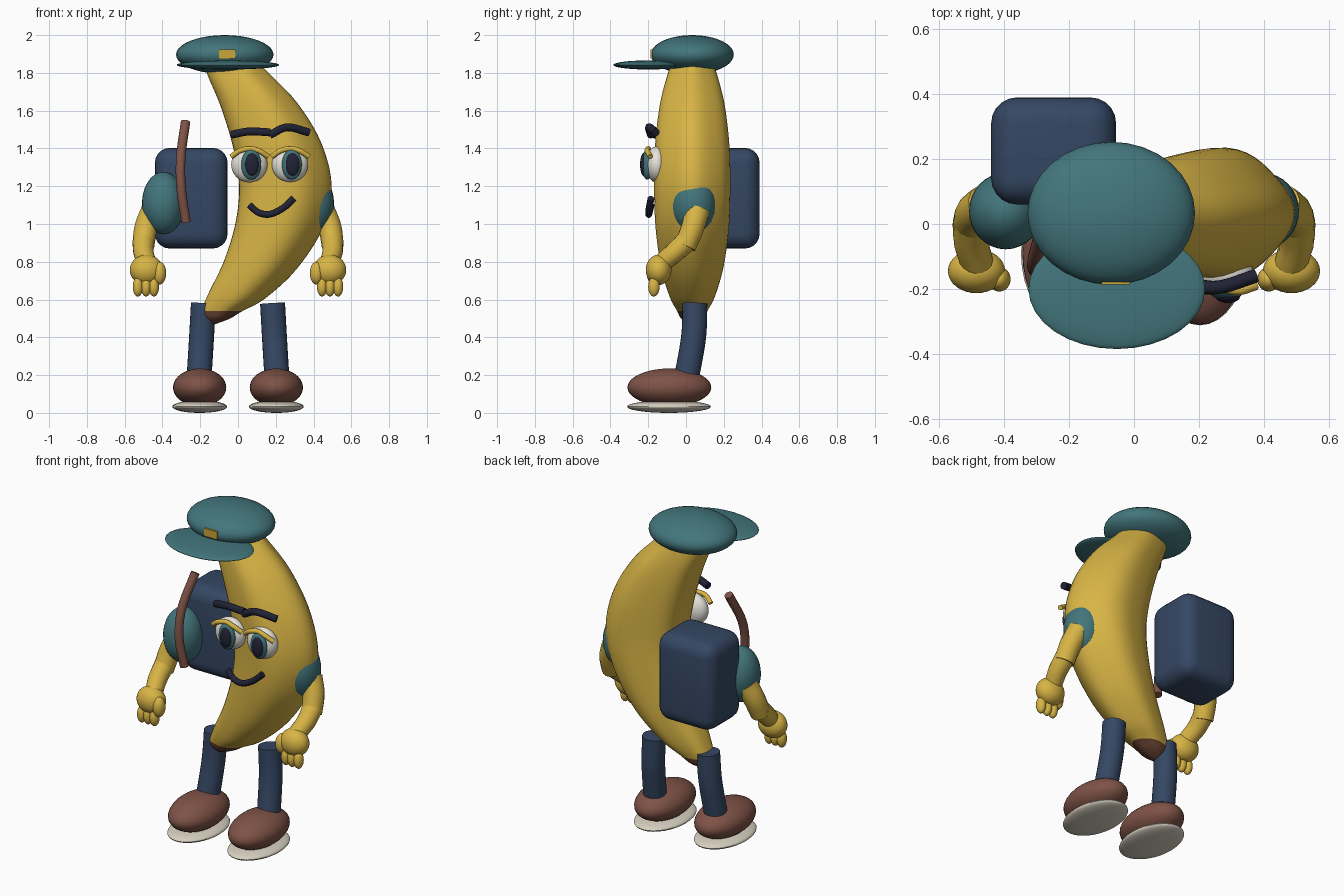
import bpy, bmesh, math
from mathutils import Vector

if "Cube" in bpy.data.objects:
    bpy.data.objects.remove(bpy.data.objects["Cube"], do_unlink=True)


def material(name, rgb):
    mat = bpy.data.materials.new(name)
    mat.use_nodes = True
    mat.diffuse_color = (*rgb, 1)
    bsdf = mat.node_tree.nodes["Principled BSDF"]
    bsdf.inputs["Base Color"].default_value = (*rgb, 1)
    return mat


YELLOW = material("peel yellow", (0.69, 0.46, 0.06))
STEM = material("stem brown", (0.14, 0.055, 0.03))
TEAL = material("cloth teal", (0.055, 0.18, 0.2))
NAVY = material("denim navy", (0.035, 0.063, 0.125))
LEATHER = material("leather brown", (0.21, 0.085, 0.062))
CREAM = material("sole cream", (0.68, 0.63, 0.53))
WHITE = material("eye white", (0.8, 0.77, 0.7))
INK = material("ink", (0.015, 0.016, 0.035))
GOLD = material("badge gold", (0.6, 0.38, 0.04))


def finish(name, bm, *mats):
    """Turn a bmesh into a smooth-shaded object."""
    bmesh.ops.recalc_face_normals(bm, faces=bm.faces)
    mesh = bpy.data.meshes.new(name)
    bm.to_mesh(mesh)
    bm.free()
    for mat in mats:
        mesh.materials.append(mat)
    obj = bpy.data.objects.new(name, mesh)
    bpy.context.collection.objects.link(obj)
    bpy.ops.object.select_all(action="DESELECT")
    obj.select_set(True)
    bpy.context.view_layer.objects.active = obj
    bpy.ops.object.shade_smooth_by_angle(angle=math.radians(40))
    return obj


def ellipsoid(name, mat, centre, radii):
    bm = bmesh.new()
    bmesh.ops.create_uvsphere(bm, u_segments=32, v_segments=20, radius=1)
    bmesh.ops.scale(bm, vec=radii, verts=bm.verts)
    bmesh.ops.translate(bm, vec=centre, verts=bm.verts)
    return finish(name, bm, mat)


def box(name, mat, low, high, bevel=0):
    bm = bmesh.new()
    low, high = Vector(low), Vector(high)
    bmesh.ops.create_cube(bm, size=1)
    bmesh.ops.scale(bm, vec=high - low, verts=bm.verts)
    bmesh.ops.translate(bm, vec=(low + high) / 2, verts=bm.verts)
    if bevel:
        bmesh.ops.bevel(bm, geom=bm.edges[:], offset=bevel, segments=5,
                        profile=0.5, affect="EDGES")
    return finish(name, bm, mat)


def spline(points, steps):
    """Catmull-Rom interpolation of tuples of any length."""
    size = len(points[0])
    pts = [Vector(p) for p in points]
    pts = [2 * pts[0] - pts[1]] + pts + [2 * pts[-1] - pts[-2]]
    out = []
    for a, b, c, d in zip(pts, pts[1:], pts[2:], pts[3:]):
        for i in range(steps):
            t = i / steps
            out.append(b + (c - a) * (t / 2) + (2 * a - 5 * b + 4 * c - d) * (t * t / 2)
                       + (3 * b - a - 3 * c + d) * (t ** 3 / 2))
    return out + [pts[-2]]


def loft(rings):
    """Skin closed rings of points and cap both ends."""
    bm = bmesh.new()
    loops = [[bm.verts.new(p) for p in ring] for ring in rings]
    for one, two in zip(loops, loops[1:]):
        for i in range(len(one)):
            bm.faces.new((one[i - 1], one[i], two[i], two[i - 1]))
    bm.faces.new(loops[0])
    bm.faces.new(loops[-1])
    return bm


def tube(name, mat, points, radius, end_radius=None, steps=6, sides=16):
    path = spline(points, steps)
    end_radius = end_radius or radius
    rings = []
    for i, p in enumerate(path):
        tangent = (path[min(i + 1, len(path) - 1)] - path[max(i - 1, 0)]).normalized()
        across = tangent.cross(Vector((0, 1, 0.3))).normalized()
        up = across.cross(tangent)
        r = radius + (end_radius - radius) * i / (len(path) - 1)
        rings.append([p + across * r * math.cos(math.tau * k / sides)
                      + up * r * math.sin(math.tau * k / sides) for k in range(sides)])
    return finish(name, loft(rings), mat)


# Body: inner edge (x, z), outer edge (x, z), half depth
sections = [(-0.2, 1.9, 0.04, 1.92, 0.09), (-0.165, 1.78, 0.155, 1.8, 0.13),
            (-0.1, 1.62, 0.305, 1.64, 0.17), (-0.035, 1.4, 0.43, 1.43, 0.195),
            (-0.005, 1.2, 0.485, 1.2, 0.2), (-0.025, 1, 0.44, 0.98, 0.193),
            (-0.085, 0.8, 0.3, 0.76, 0.165), (-0.16, 0.64, 0.135, 0.605, 0.12),
            (-0.2, 0.54, 0.02, 0.54, 0.08), (-0.195, 0.505, -0.045, 0.5, 0.06),
            (-0.16, 0.472, -0.12, 0.47, 0.02)]


def pack(s):
    return Vector((s[0], 0, s[1])), Vector((s[2], 0, s[3])), s[4]


rings = []
for s in spline(sections, 5):
    inner, outer, depth = pack(s)
    ring = []
    for k in range(50):
        a = math.tau * k / 50
        ridge = 1 + 0.03 * math.cos(5 * a) - 0.03 * (1 - math.cos(a)) / 2 + 0.015
        ring.append((inner + outer) / 2 + (outer - inner) / 2 * math.cos(a) * ridge
                    + Vector((0, 0.033 + depth * math.sin(a) * ridge, 0)))
    rings.append(ring)
body = finish("body", loft(rings), YELLOW, STEM)
for face in body.data.polygons:
    face.material_index = int(face.center.z < 0.54)

# Cap
ellipsoid("cap_crown", TEAL, (-0.07, 0.033, 1.897), (0.258, 0.22, 0.103))
ellipsoid("cap_brim", TEAL, (-0.053, -0.2, 1.842), (0.272, 0.185, 0.024))
box("cap_badge", GOLD, (-0.1, -0.187, 1.877), (-0.012, -0.178, 1.925))

# Face
for side, x in (("right", 0.06), ("left", 0.275)):
    ellipsoid(side + "_eye", WHITE, (x, -0.155, 1.315), (0.096, 0.06, 0.095))
    ellipsoid(side + "_iris", TEAL, (x + 0.01, -0.205, 1.315), (0.053, 0.03, 0.08))
    ellipsoid(side + "_pupil", INK, (x + 0.014, -0.225, 1.315), (0.037, 0.018, 0.06))
    tube(side + "_eyelid", YELLOW, [(x - 0.095, -0.19, 1.357), (x - 0.05, -0.205, 1.388),
                                    (x, -0.2, 1.398), (x + 0.05, -0.205, 1.388),
                                    (x + 0.1, -0.19, 1.357)], 0.014)
tube("right_brow", INK, [(-0.035, -0.165, 1.473), (0.06, -0.185, 1.49),
                         (0.17, -0.185, 1.485)], 0.021)
tube("left_brow", INK, [(0.17, -0.185, 1.472), (0.26, -0.195, 1.512),
                        (0.375, -0.16, 1.485)], 0.021)
tube("mouth", INK, [(0.06, -0.185, 1.1), (0.11, -0.195, 1.06), (0.17, -0.197, 1.052),
                    (0.24, -0.195, 1.085), (0.295, -0.185, 1.135)], 0.018)

# Backpack and strap
box("backpack", NAVY, (-0.44, 0.06, 0.87), (-0.055, 0.39, 1.403), 0.08)
tube("strap", LEATHER, [(-0.278, -0.015, 1.54), (-0.303, -0.11, 1.35),
                        (-0.3, -0.14, 1.18), (-0.275, -0.125, 1.01)], 0.025)

# Arms, hands, legs and shoes on both sides
for side, m in (("right", -1), ("left", 1)):
    ellipsoid(side + "_sleeve", TEAL, (m * 0.395, 0.04, 1.11), (0.113, 0.118, 0.165))
    tube(side + "_upper_arm", YELLOW, [(m * 0.45, 0.06, 1.07), (m * 0.487, 0.035, 0.98),
                                       (m * 0.502, -0.005, 0.88)], 0.065, 0.058)
    tube(side + "_forearm", YELLOW, [(m * 0.5, 0.005, 0.91), (m * 0.5, -0.06, 0.85),
                                     (m * 0.48, -0.13, 0.79)], 0.058, 0.05)
    ellipsoid(side + "_hand", YELLOW, (m * 0.485, -0.145, 0.757), (0.088, 0.068, 0.08))
    ellipsoid(side + "_thumb", YELLOW, (m * 0.415, -0.17, 0.74), (0.035, 0.038, 0.06))
    for i, x in enumerate((0.445, 0.487, 0.53)):
        ellipsoid(f"{side}_finger_{i}", YELLOW, (m * x, -0.17, 0.668), (0.027, 0.03, 0.052))
    tube(side + "_leg", NAVY, [(m * 0.183, 0.047, 0.58), (m * 0.193, 0.04, 0.4),
                               (m * 0.207, 0, 0.17)], 0.066, sides=24)
    ellipsoid(side + "_shoe", LEATHER, (m * 0.203, -0.088, 0.135), (0.141, 0.222, 0.1))
    ellipsoid(side + "_sole", CREAM, (m * 0.203, -0.09, 0.033), (0.145, 0.222, 0.033))
